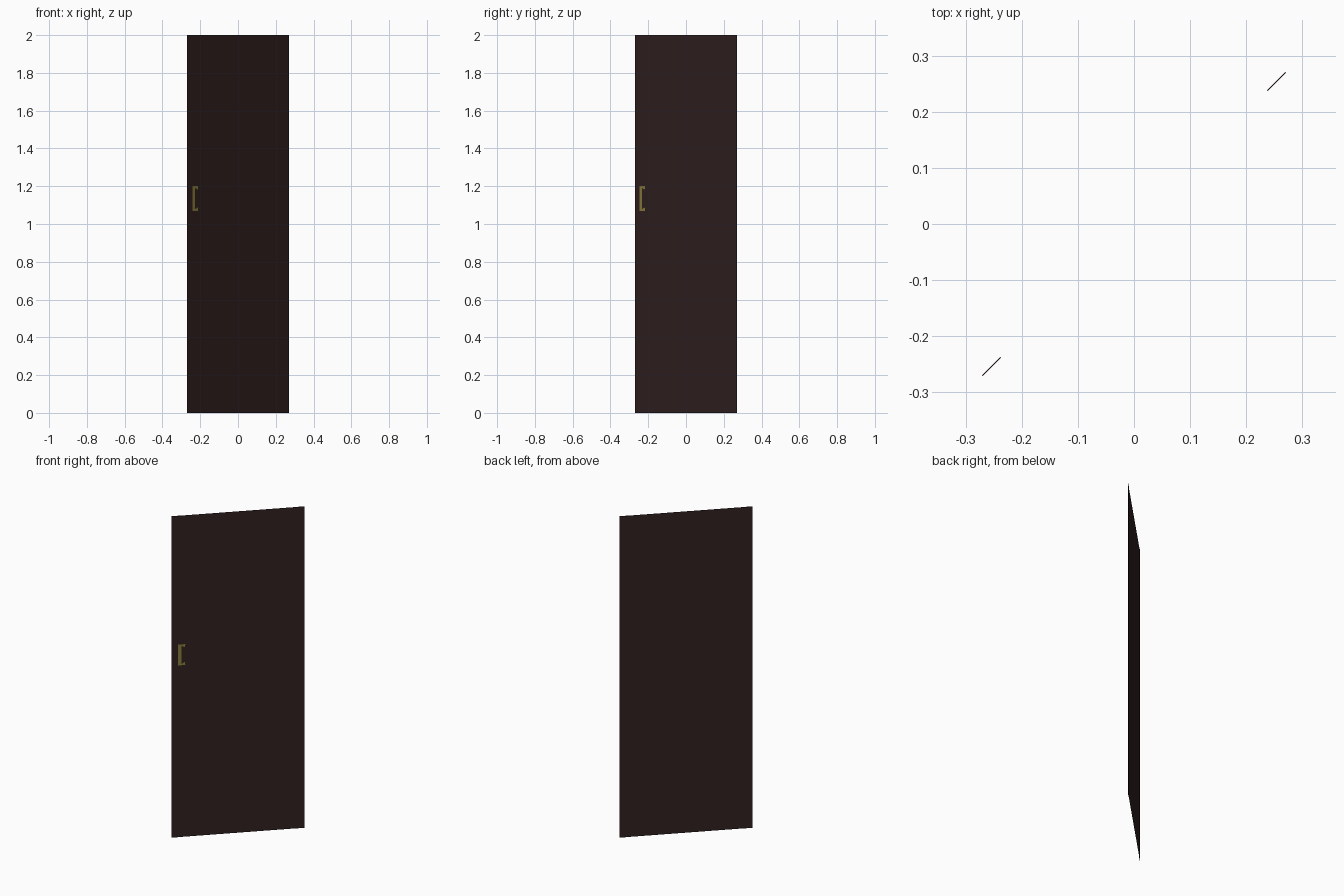
import bpy
import math
from mathutils import Matrix

cube = bpy.data.objects.get("Cube")
if cube:
    bpy.data.objects.remove(cube, do_unlink=True)

TURN = Matrix.Rotation(math.radians(45), 4, "Z")
HALF = 0.382      # half width of the door leaf
THICK = 0.002


def material(name, rgb):
    m = bpy.data.materials.new(name)
    m.use_nodes = True
    colour = (*rgb, 1)
    m.diffuse_color = colour
    m.node_tree.nodes["Principled BSDF"].inputs["Base Color"].default_value = colour
    return m


wood = material("dark brown wood", (0.03, 0.0145, 0.0145))
brass = material("aged brass", (0.26, 0.21, 0.045))


def add_mesh(name, verts, faces, mat):
    mesh = bpy.data.meshes.new(name)
    mesh.from_pydata(verts, [], faces)
    mesh.materials.append(mat)
    obj = bpy.data.objects.new(name, mesh)
    obj.matrix_world = TURN
    bpy.context.collection.objects.link(obj)
    return obj


def plate(name, outline, y, mat, depth=0.0):
    """Flat upright outline in (x, z), thickened when depth is given."""
    obj = add_mesh(name, [(x, y, z) for x, z in outline], [range(len(outline))], mat)
    if depth:
        mod = obj.modifiers.new("thickness", "SOLIDIFY")
        mod.thickness = depth
        mod.offset = 0
    return obj


def rect(x0, x1, z0, z1):
    return [(x0, z0), (x1, z0), (x1, z1), (x0, z1)]


# Door leaf: a thin sheet between two slim edge stiles
inner = HALF - 0.046
plate("door_panel", rect(-inner, inner, 0, 2), 0, wood)
for side, label in ((-1, "right"), (1, "left")):
    a, b = sorted((side * inner, side * HALF))
    plate(f"{label}_stile", rect(a, b, 0, 2), 0, wood, THICK)

# Pull handle: upright bar with two tapered ends, lying close to the door
left, right, low, high = -0.345, -0.302, 1.07, 1.2
bar = left + 0.02
plate("handle_bar", rect(left, bar, low, high), -0.004, brass)
for z, step, label in ((low, 1, "lower"), (high, -1, "upper")):
    plate(f"{label}_handle_end",
          [(bar, z), (right, z), (right - 0.004, z + step * 0.02), (bar, z + step * 0.008)],
          -0.004, brass)
